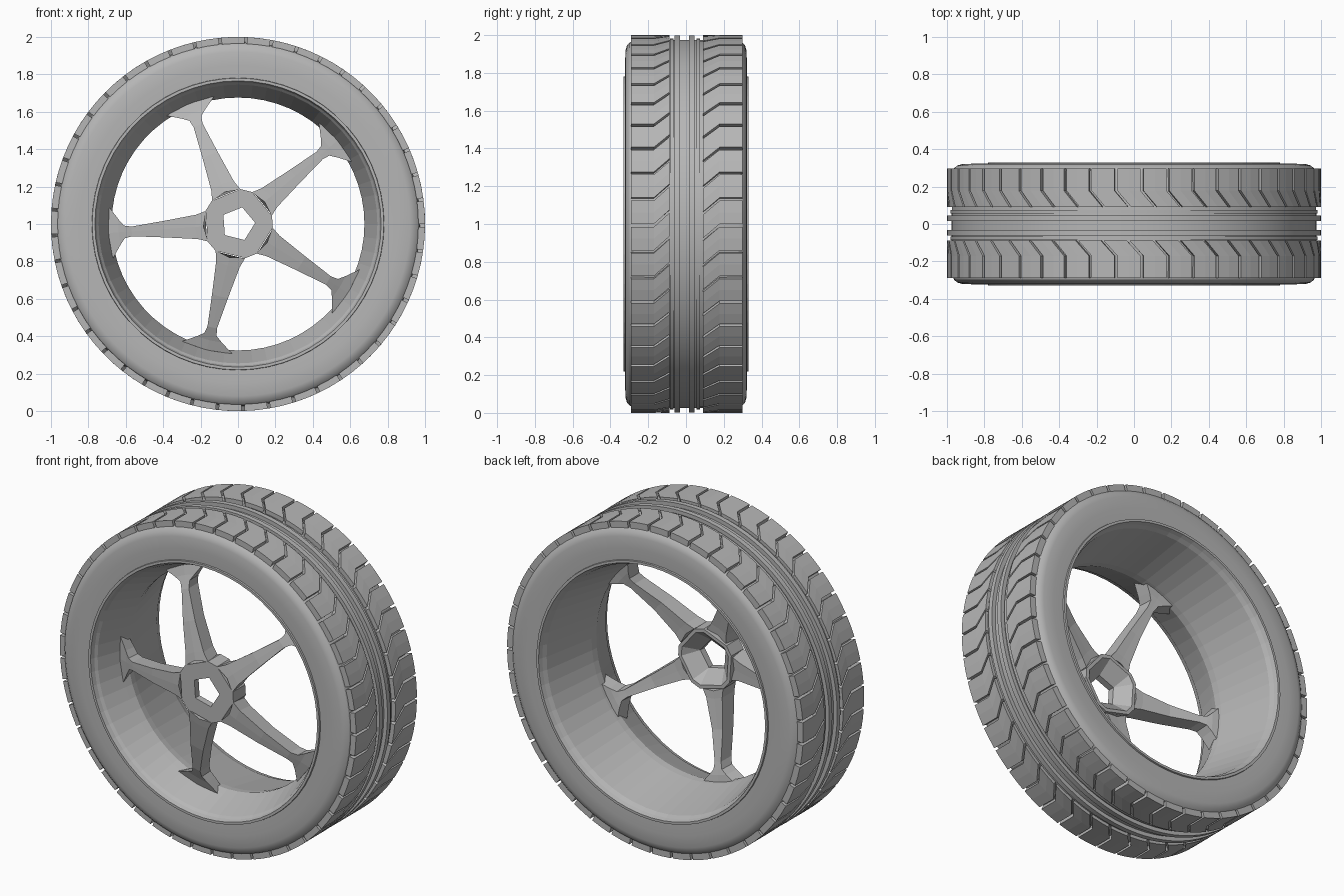
import bpy, bmesh
from math import cos, sin, pi, radians
from mathutils import Vector

if "Cube" in bpy.data.objects:
    bpy.data.objects.remove(bpy.data.objects["Cube"])

grey = bpy.data.materials.new("plain_grey")
grey.use_nodes = True
COLOUR = (0.47, 0.47, 0.47, 1)
grey.diffuse_color = COLOUR
grey.node_tree.nodes["Principled BSDF"].inputs["Base Color"].default_value = COLOUR


def polar(r, angle, y):
    """Point around the axle, which runs along y at height 1."""
    return Vector((r * cos(angle), y, 1 + r * sin(angle)))


def finish(bm, name, smooth=None):
    bmesh.ops.remove_doubles(bm, verts=bm.verts, dist=1e-5)
    bmesh.ops.recalc_face_normals(bm, faces=bm.faces)
    mesh = bpy.data.meshes.new(name)
    bm.to_mesh(mesh)
    bm.free()
    mesh.materials.append(grey)
    if smooth:
        mesh.shade_smooth()
        mesh.set_sharp_from_angle(angle=radians(smooth))
    obj = bpy.data.objects.new(name, mesh)
    bpy.context.scene.collection.objects.link(obj)


def loft(bm, rings, loop=False):
    """Skin a series of closed rings, capping the ends unless looped."""
    rows = [[bm.verts.new(p) for p in ring] for ring in rings]
    n = len(rows[0])
    for i in range(len(rows) if loop else len(rows) - 1):
        a, b = rows[i], rows[(i + 1) % len(rows)]
        for j in range(n):
            k = (j + 1) % n
            bm.faces.new((a[j], a[k], b[k], b[j]))
    if not loop:
        bm.faces.new(rows[0])
        bm.faces.new(rows[-1])


def revolve(name, profile, segments, smooth=None):
    bm = bmesh.new()
    loft(bm, [[polar(r, 2 * pi * s / segments, y) for y, r in profile]
              for s in range(segments)], loop=True)
    finish(bm, name, smooth)


# Tyre body: rounded shoulders and two raised centre ribs
shoulder = [(0.29, 0.765), (0.32, 0.775), (0.323, 0.85), (0.32, 0.92),
            (0.313, 0.945), (0.298, 0.962), (0.275, 0.97)]
tyre = [(-y, r) for y, r in shoulder]
for left, right in ((-0.062, -0.032), (0.015, 0.045)):
    tyre += [(left, 0.975), (left, 0.999), (right, 0.999), (right, 0.975)]
tyre += reversed(shoulder)
revolve("tyre_body", tyre, 90, 28)

# Low step beside the ribs
for name, y in (("front_tread_step", -0.076), ("back_tread_step", 0.065)):
    revolve(name, [(y - 0.01, 0.96), (y - 0.01, 0.982),
                   (y + 0.01, 0.982), (y + 0.01, 0.96)], 90, 28)

# Tread blocks: bent bars repeated around both shoulders
BLOCKS = 45
PITCH = 2 * pi / BLOCKS


def tread(name, path):
    bm = bmesh.new()
    for i in range(BLOCKS):
        rings = []
        for y, shift in path:
            a = i * PITCH + shift
            b = a + PITCH * 0.89
            mid = (a + b) / 2
            rings.append([polar(0.955, a, y), polar(1, a, y), polar(1, mid, y),
                          polar(1, b, y), polar(0.955, b, y)])
        loft(bm, rings)
    finish(bm, name)


tread("front_tread", [(-0.29, 0), (-0.17, 0), (-0.087, 0.075)])
tread("back_tread", [(0.298, 0), (0.178, 0), (0.09, -0.075)])

# Rim: short front cone, waist where the spokes land, long back barrel
revolve("rim", [(-0.30, 0.785), (-0.33, 0.78), (-0.33, 0.765), (-0.305, 0.757),
                (-0.29, 0.745), (-0.14, 0.69), (-0.10, 0.676), (-0.06, 0.68),
                (0.28, 0.745), (0.305, 0.757), (0.33, 0.765), (0.33, 0.78),
                (0.30, 0.785)], 60)

# Spokes: radius, half width, front y, back y
SPOKES = 5
TURN = radians(40)
STATIONS = [(0.185, 0.085, -0.31, -0.20), (0.23, 0.066, -0.30, -0.195),
            (0.40, 0.044, -0.26, -0.165), (0.57, 0.026, -0.205, -0.11),
            (0.61, 0.034, -0.185, -0.095), (0.64, 0.07, -0.17, -0.085),
            (0.695, 0.14, -0.15, -0.075)]
bm = bmesh.new()
for i in range(SPOKES):
    mid = TURN + 2 * pi * i / SPOKES
    rings = []
    for r, w, front, back in STATIONS:
        a = w / r
        rings.append([polar(r, mid - a, front), polar(r, mid, front),
                      polar(r, mid + a, front), polar(r, mid + a * 0.85, back),
                      polar(r, mid, back), polar(r, mid - a * 0.85, back)])
    loft(bm, rings)
finish(bm, "spokes")

# Hub: ten-sided boss, hollow at the back, with a five-sided hole
half = 0.085 / 0.185


def hub_ring(r, y):
    ring = []
    for i in range(SPOKES):
        mid = TURN + 2 * pi * i / SPOKES
        ring += [polar(r, mid - half, y), polar(r, mid + half, y)]
    return ring


def hole_ring(r, y):
    ring = []
    for i in range(SPOKES):
        mid = TURN + 2 * pi * i / SPOKES
        ring += [polar(r, mid - pi / SPOKES, y), polar(r, mid + pi / SPOKES, y)]
    return ring


bm = bmesh.new()
loft(bm, [hub_ring(0.187, -0.31), hole_ring(0.092, -0.31), hole_ring(0.092, -0.27),
          hub_ring(0.165, -0.19), hub_ring(0.187, -0.19)], loop=True)
bmesh.ops.dissolve_degenerate(bm, edges=bm.edges, dist=1e-5)
finish(bm, "hub")
